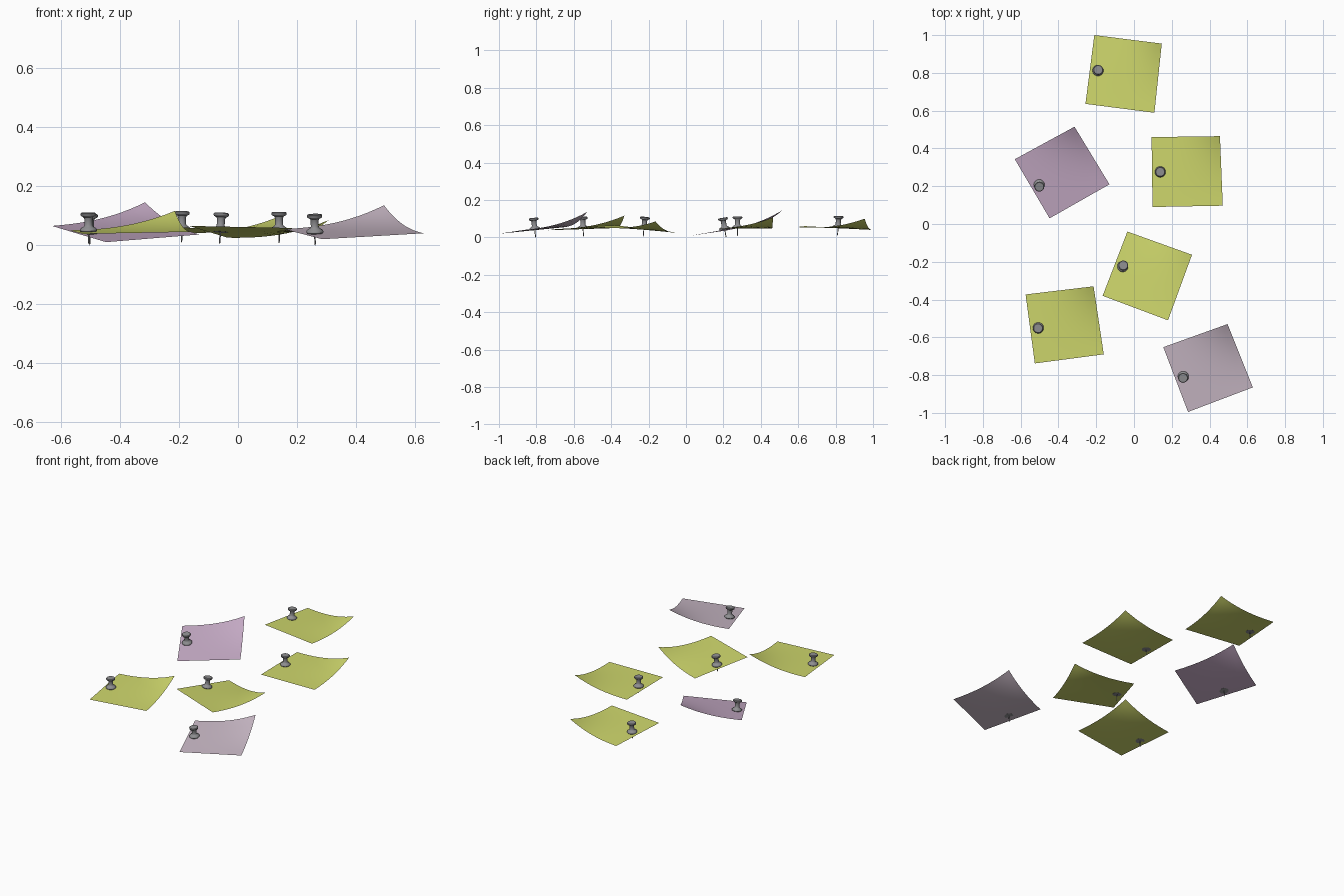
import bpy, bmesh, math
from mathutils import Vector

if "Cube" in bpy.data.objects:
    bpy.data.objects.remove(bpy.data.objects["Cube"])


def material(name, rgb):
    m = bpy.data.materials.new(name)
    m.diffuse_color = (*rgb, 1)
    m.use_nodes = True
    m.node_tree.nodes["Principled BSDF"].inputs["Base Color"].default_value = m.diffuse_color
    return m


GREEN = material("green_paper", (0.62, 0.68, 0.15))
PURPLE = material("purple_paper", (0.58, 0.42, 0.58))
MAUVE = material("mauve_paper", (0.58, 0.48, 0.56))
STEEL = material("pin_grey", (0.27, 0.27, 0.28))


def finish(name, bm, mat, angle):
    me = bpy.data.meshes.new(name)
    bm.to_mesh(me)
    bm.free()
    ob = bpy.data.objects.new(name, me)
    bpy.context.collection.objects.link(ob)
    me.materials.append(mat)
    bpy.ops.object.select_all(action='DESELECT')
    ob.select_set(True)
    bpy.context.view_layer.objects.active = ob
    bpy.ops.object.shade_smooth_by_angle(angle=math.radians(angle))
    return ob


# Paper sheet: bilinear patch with one curled corner
def paper(name, corners, curl, mat, n=12):
    bl, br, tr, tl = corners
    bm = bmesh.new()
    grid = []
    for j in range(n + 1):
        v = j / n
        row = []
        for i in range(n + 1):
            u = i / n
            p = (bl * (1 - u) + br * u) * (1 - v) + (tl * (1 - u) + tr * u) * v
            p.z += curl * (u * v) ** 2.4
            row.append(bm.verts.new(p))
        grid.append(row)
    for j in range(n):
        for i in range(n):
            bm.faces.new((grid[j][i], grid[j][i + 1], grid[j + 1][i + 1], grid[j + 1][i]))
    finish(name, bm, mat, 60)


# Push pin: lathed profile (radius, height above the paper)
PIN = [(0, -0.042), (0.0025, -0.035), (0.0025, 0), (0.026, 0), (0.029, 0.003),
       (0.029, 0.008), (0.025, 0.013), (0.016, 0.018), (0.0135, 0.023),
       (0.0135, 0.044), (0.016, 0.050), (0.024, 0.054), (0.026, 0.057),
       (0.026, 0.062), (0.023, 0.065), (0, 0.065)]


def pin(name, at, normal):
    bm = bmesh.new()
    vs = [bm.verts.new((r, 0, z)) for r, z in PIN]
    es = [bm.edges.new(e) for e in zip(vs, vs[1:])]
    bmesh.ops.spin(bm, geom=vs + es, axis=(0, 0, 1), cent=(0, 0, 0),
                   angle=2 * math.pi, steps=24)
    bmesh.ops.remove_doubles(bm, verts=bm.verts, dist=0.0001)
    bmesh.ops.recalc_face_normals(bm, faces=bm.faces)
    ob = finish(name, bm, STEEL, 40)
    ob.location = at
    ob.rotation_mode = 'QUATERNION'
    ob.rotation_quaternion = Vector((0, 0, 1)).rotation_difference(normal)


# Notes: four corners (bottom-left, bottom-right, top-right, top-left), curl, paper
NOTES = [
    ("back_note", [(-.257, .636, .06), (.108, .589, .055), (.147, .955, .035), (-.21, 1.0, .04)], .065, GREEN),
    ("left_purple_note", [(-.447, .03, .01), (-.13, .21, .036), (-.315, .515, .09), (-.631, .343, .065)], .055, PURPLE),
    ("right_note", [(.098, .09, .047), (.47, .097, .047), (.455, .465, .047), (.093, .46, .047)], .06, GREEN),
    ("middle_note", [(-.166, -.38, .065), (.18, -.51, .058), (.307, -.163, .02), (-.035, -.04, .025)], .065, GREEN),
    ("front_left_note", [(-.525, -.738, .038), (-.16, -.69, .045), (-.214, -.33, .056), (-.574, -.373, .05)], .06, GREEN),
    ("front_right_mauve_note", [(.286, -.995, .02), (.629, -.865, .04), (.495, -.53, .072), (.155, -.652, .054)], .063, MAUVE),
]
for name, pts, curl, mat in NOTES:
    c = [Vector(p) for p in pts]
    paper(name, c, curl, mat)
    up, across = c[3] - c[0], c[1] - c[0]
    pin(name.replace("note", "pin"), c[0] + up * 0.5 + across * 0.117,
        across.cross(up).normalized())
